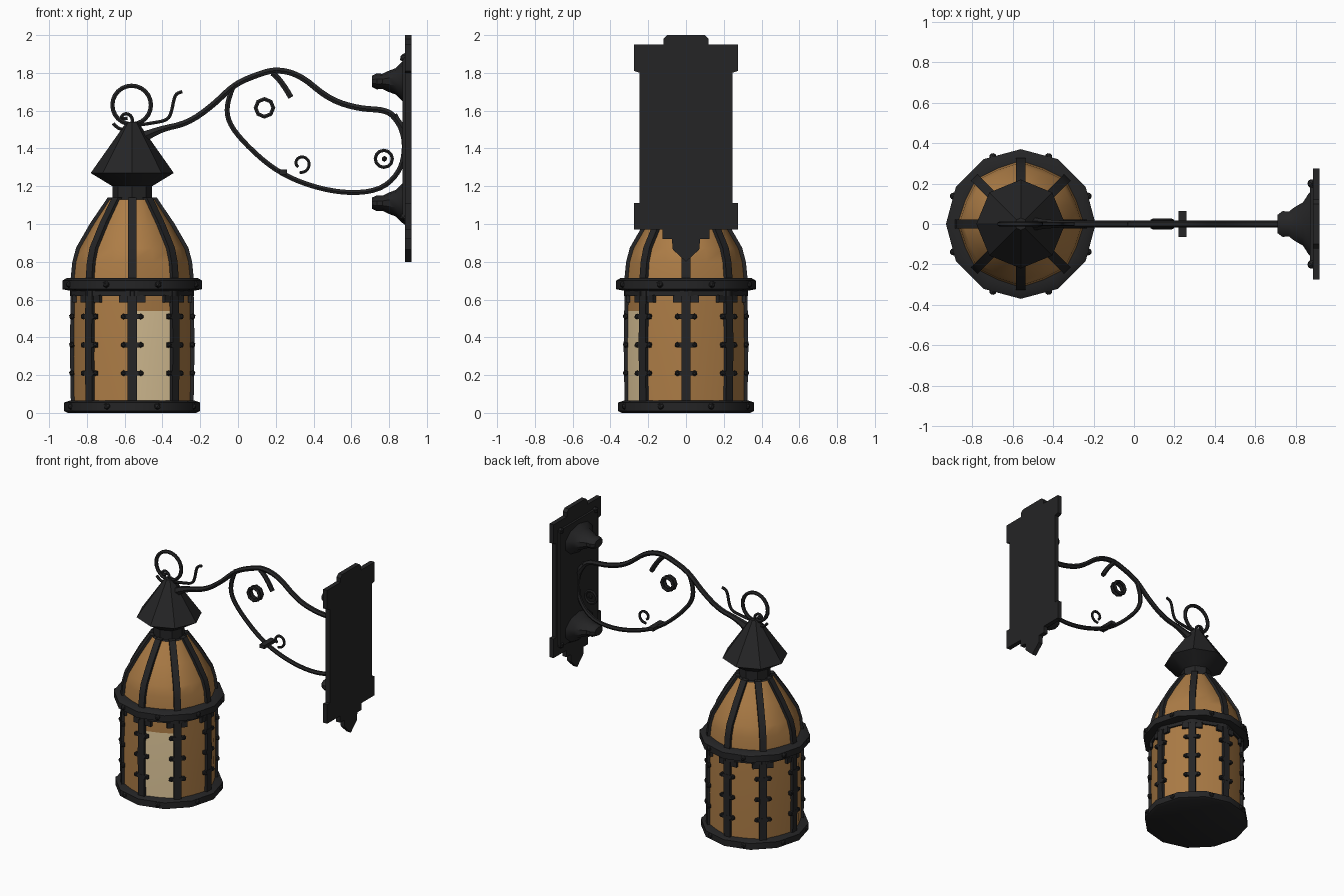
import bpy, bmesh
from math import cos, sin, pi, radians
from mathutils import Matrix, Vector

if "Cube" in bpy.data.objects:
    bpy.data.objects.remove(bpy.data.objects["Cube"])

CX = -0.56                       # lantern axis
CENTRE = Matrix.Translation((CX, 0, 0))
SIDES = 8
STEP = 2 * pi / SIDES
parts = []


def material(name, rgb, rough=0.6):
    m = bpy.data.materials.new(name)
    m.use_nodes = True
    m.diffuse_color = (*rgb, 1)
    node = m.node_tree.nodes["Principled BSDF"]
    node.inputs["Base Color"].default_value = (*rgb, 1)
    node.inputs["Roughness"].default_value = rough
    return m


IRON = material("black iron", (0.018, 0.018, 0.019))
AMBER = material("amber glass", (0.42, 0.205, 0.062))
CREAM = material("cream glass", (0.75, 0.58, 0.33))


def finish(name, bm, *mats):
    bmesh.ops.recalc_face_normals(bm, faces=bm.faces)
    mesh = bpy.data.meshes.new(name)
    bm.to_mesh(mesh)
    bm.free()
    obj = bpy.data.objects.new(name, mesh)
    bpy.context.collection.objects.link(obj)
    for m in mats:
        mesh.materials.append(m)
    parts.append(obj)
    return obj


def lathe(name, profile, sides, matrix):
    """Closed solid turned around the local z axis from (radius, height) points."""
    bm = bmesh.new()
    rings = [[bm.verts.new(matrix @ Vector((r * cos(2 * pi * i / sides), r * sin(2 * pi * i / sides), z)))
              for i in range(sides)] for r, z in profile]
    for low, high in zip(rings, rings[1:]):
        for i in range(sides):
            j = (i + 1) % sides
            bm.faces.new((low[i], low[j], high[j], high[i]))
    bm.faces.new(rings[0])
    bm.faces.new(rings[-1])
    return finish(name, bm, IRON)


def box(bm, angle, centre, size):
    """Box placed in the lantern's polar frame: x outward, y sideways, z up."""
    m = CENTRE @ Matrix.Rotation(angle, 4, 'Z') @ Matrix.Translation(centre)
    bmesh.ops.create_cube(bm, size=1, matrix=m @ Matrix.Diagonal((*size, 1)))


def stud(bm, matrix, radius):
    bmesh.ops.create_icosphere(bm, subdivisions=1, radius=radius, matrix=matrix)


def ribs(name, profile, width, depth):
    """One rectangular bar per lantern corner, following a (radius, height) profile."""
    bm = bmesh.new()
    for k in range(SIDES):
        m = CENTRE @ Matrix.Rotation(k * STEP, 4, 'Z')
        loops = []
        for r, z in profile:
            corners = ((r, -width / 2), (r, width / 2), (r - depth, width / 2), (r - depth, -width / 2))
            loops.append([bm.verts.new(m @ Vector((x, y, z))) for x, y in corners])
        for a, b in zip(loops, loops[1:]):
            for i in range(4):
                j = (i + 1) % 4
                bm.faces.new((a[i], a[j], b[j], b[i]))
        bm.faces.new(loops[0])
        bm.faces.new(loops[-1])
    return finish(name, bm, IRON)


def panels(name, profile, *mats, middle=0.95):
    """Ring of panes, each with a middle column between two corners."""
    bm = bmesh.new()
    count = SIDES * 2
    rows = []
    for r, z in profile:
        row = []
        for i in range(count):
            rr = r * (middle if i % 2 else 1)
            a = i * STEP / 2
            row.append(bm.verts.new((CX + rr * cos(a), rr * sin(a), z)))
        rows.append(row)
    for a, b in zip(rows, rows[1:]):
        for i in range(count):
            j = (i + 1) % count
            bm.faces.new((a[i], a[j], b[j], b[i]))
    return finish(name, bm, *mats)


def rod(name, points, radius, closed=False, kind='NURBS', y=0.0, ends=None):
    """Round bar through (x, z) points, with optional thickness at its ends."""
    cu = bpy.data.curves.new(name, 'CURVE')
    cu.dimensions = '3D'
    cu.bevel_depth = radius
    cu.bevel_resolution = 1
    cu.resolution_u = 4
    cu.use_fill_caps = True
    sp = cu.splines.new('POLY' if kind == 'POLY' else 'NURBS')
    sp.points.add(len(points) - 1)
    for p, (x, z) in zip(sp.points, points):
        p.co = (x, y, z, 1)
    if ends:
        sp.points[0].radius, sp.points[-1].radius = ends
    sp.use_cyclic_u = closed
    if kind != 'POLY':
        sp.order_u = 3
        sp.use_endpoint_u = not closed
    obj = bpy.data.objects.new(name, cu)
    bpy.context.collection.objects.link(obj)
    cu.materials.append(IRON)
    parts.append(obj)
    return obj


def arc(cx, cz, r0, r1, start, end, n):
    """Points on an arc or spiral, angles in degrees."""
    return [(cx + (r0 + (r1 - r0) * i / n) * cos(radians(start + (end - start) * i / n)),
             cz + (r0 + (r1 - r0) * i / n) * sin(radians(start + (end - start) * i / n)))
            for i in range(n + 1)]


# Lantern base, middle band and cap
lathe("base_ring", [(0.34, 0), (0.36, 0.01), (0.36, 0.055), (0.33, 0.065)], 12, CENTRE)
lathe("middle_band", [(0.32, 0.645), (0.37, 0.655), (0.37, 0.7), (0.345, 0.715), (0.3, 0.715)], 12, CENTRE)
lathe("neck_and_cap", [(0.13, 1.1), (0.105, 1.13), (0.105, 1.2), (0.22, 1.27),
                       (0.065, 1.49), (0.03, 1.54)], SIDES, CENTRE)

# Panes; the pane left of the front corner is cream up to its upper edge
panes = panels("side_panes", [(0.315, 0.06), (0.318, 0.3), (0.315, 0.54), (0.312, 0.65)], AMBER, CREAM)
for f in panes.data.polygons:
    c = f.center
    if c.y < 0 and 0 < c.x - CX < -c.y and c.z < 0.55:
        f.material_index = 1
panels("roof_panes", [(0.315, 0.7), (0.305, 0.8), (0.285, 0.87), (0.21, 1.0), (0.125, 1.13)], AMBER)

# Corner bars
ribs("side_posts", [(0.325, 0.05), (0.33, 0.35), (0.325, 0.66)], 0.05, 0.03)
ribs("roof_ribs", [(0.327, 0.7), (0.317, 0.8), (0.297, 0.875), (0.222, 1.005), (0.13, 1.14)], 0.045, 0.03)

# Clips along the posts, hanging corner leaves and top trim
bm = bmesh.new()
for k in range(SIDES):
    for z in (0.21, 0.36, 0.51):
        box(bm, k * STEP, (0.318, 0, z), (0.022, 0.1, 0.025))
        for s in (-1, 1):
            stud(bm, CENTRE @ Matrix.Rotation(k * STEP, 4, 'Z') @ Matrix.Translation((0.32, s * 0.045, z)), 0.016)
    for s in (-1, 1):
        box(bm, k * STEP, (0.306, s * 0.045, 0.605), (0.02, 0.05, 0.04))
    box(bm, (k + 0.5) * STEP, (0.3, 0, 0.637), (0.015, 0.23, 0.035))
finish("post_clips", bm, IRON)

# Studs on both bands
bm = bmesh.new()
for k in range(SIDES):
    for r, z in ((0.36, 0.68), (0.348, 0.035)):
        stud(bm, CENTRE @ Matrix.Rotation((k + 0.5) * STEP, 4, 'Z') @ Matrix.Translation((r, 0, z)), 0.02)
finish("band_studs", bm, IRON)

# Hanging ring and small scrolls on the cap
rod("hanging_ring", arc(-0.563, 1.63, 0.102, 0.102, 0, 345, 23), 0.013, True, 'POLY')
rod("cap_curl", arc(-0.6, 1.555, 0.065, 0.015, 200, 540, 12) + [(-0.585, 1.56)], 0.01)
rod("cap_tendril", [(-0.55, 1.52), (-0.45, 1.535), (-0.37, 1.55), (-0.35, 1.6),
                    (-0.34, 1.66), (-0.325, 1.695), (-0.295, 1.7)], 0.01)

# Bracket arm with its hanging loop
rod("arm", [(-0.54, 1.44), (-0.43, 1.5), (-0.27, 1.53), (-0.13, 1.63), (-0.02, 1.74), (0.1, 1.79),
            (0.2, 1.82), (0.33, 1.79), (0.48, 1.66), (0.64, 1.61), (0.78, 1.605), (0.84, 1.56),
            (0.88, 1.49)], 0.018, ends=(2.2, 1.3))
rod("lower_loop", [(-0.02, 1.74), (-0.06, 1.65), (-0.055, 1.54), (0.04, 1.42), (0.2, 1.28), (0.38, 1.2),
                   (0.58, 1.16), (0.76, 1.18), (0.86, 1.28), (0.885, 1.4), (0.87, 1.5), (0.83, 1.58)], 0.015)
rod("arm_hook", [(0.18, 1.8), (0.225, 1.77), (0.28, 1.67)], 0.017)
rod("lower_scroll", arc(0.335, 1.32, 0.05, 0.025, -100, 230, 12), 0.009)
rod("rear_scroll", arc(0.772, 1.345, 0.045, 0.045, 0, 330, 11), 0.01, True, 'POLY')
for y in (-0.015, 0.015):
    rod("arm_ring", arc(0.14, 1.615, 0.047, 0.047, 0, 315, 7), 0.012, True, 'POLY', y)

bm = bmesh.new()
stud(bm, Matrix.Translation((0.775, 0, 1.345)), 0.016)
bmesh.ops.create_cube(bm, size=1, matrix=Matrix.Translation((0.24, 0, 1.275)) @ Matrix.Diagonal((0.04, 0.13, 0.025, 1)))
finish("scroll_boss_and_crossbar", bm, IRON)

# Wall plate: mirrored outline given thickness
half = [(0.12, 1.95), (0.275, 1.95), (0.275, 1.81), (0.245, 1.8), (0.245, 1.11), (0.275, 1.11),
        (0.275, 0.97), (0.125, 0.97), (0.125, 0.92), (0.075, 0.92), (0.07, 0.865)]
outline = [(0.1, 2.0), (0.12, 1.98)] + half + [(0, 0.8)]
outline += [(-y, z) for y, z in reversed(outline[:-1])]
bm = bmesh.new()
face = bm.faces.new([bm.verts.new((0.885, y, z)) for y, z in outline])
new = bmesh.ops.extrude_face_region(bm, geom=[face])["geom"]
bmesh.ops.translate(bm, verts=[v for v in new if isinstance(v, bmesh.types.BMVert)], vec=(0.033, 0, 0))
finish("wall_plate", bm, IRON)

bm = bmesh.new()
bmesh.ops.create_cube(bm, size=1, matrix=Matrix.Translation((0.88, 0, 1.46)) @ Matrix.Diagonal((0.02, 0.44, 0.86, 1)))
for y in (-0.2, 0.2):
    for z in (1.04, 1.88):
        stud(bm, Matrix.Translation((0.88, y, z)), 0.025)
finish("plate_panel_and_rivets", bm, IRON)

# Wide flared knobs on the plate
for name, z in (("upper_knob", 1.755), ("lower_knob", 1.11)):
    turn = Matrix.Translation((0.885, 0, z)) @ Matrix.Diagonal((1, 1.6, 1, 1)) @ Matrix.Rotation(-pi / 2, 4, 'Y')
    lathe(name, [(0.115, 0), (0.1, 0.02), (0.07, 0.05), (0.055, 0.09), (0.04, 0.12),
                 (0.042, 0.15), (0.03, 0.175)], 10, turn)

# Turn the rods into meshes and shade everything
bpy.ops.object.select_all(action='DESELECT')
for o in parts:
    o.select_set(True)
bpy.context.view_layer.objects.active = next(o for o in parts if o.type == 'CURVE')
bpy.ops.object.convert(target='MESH')
bpy.ops.object.shade_smooth_by_angle(angle=radians(35))
